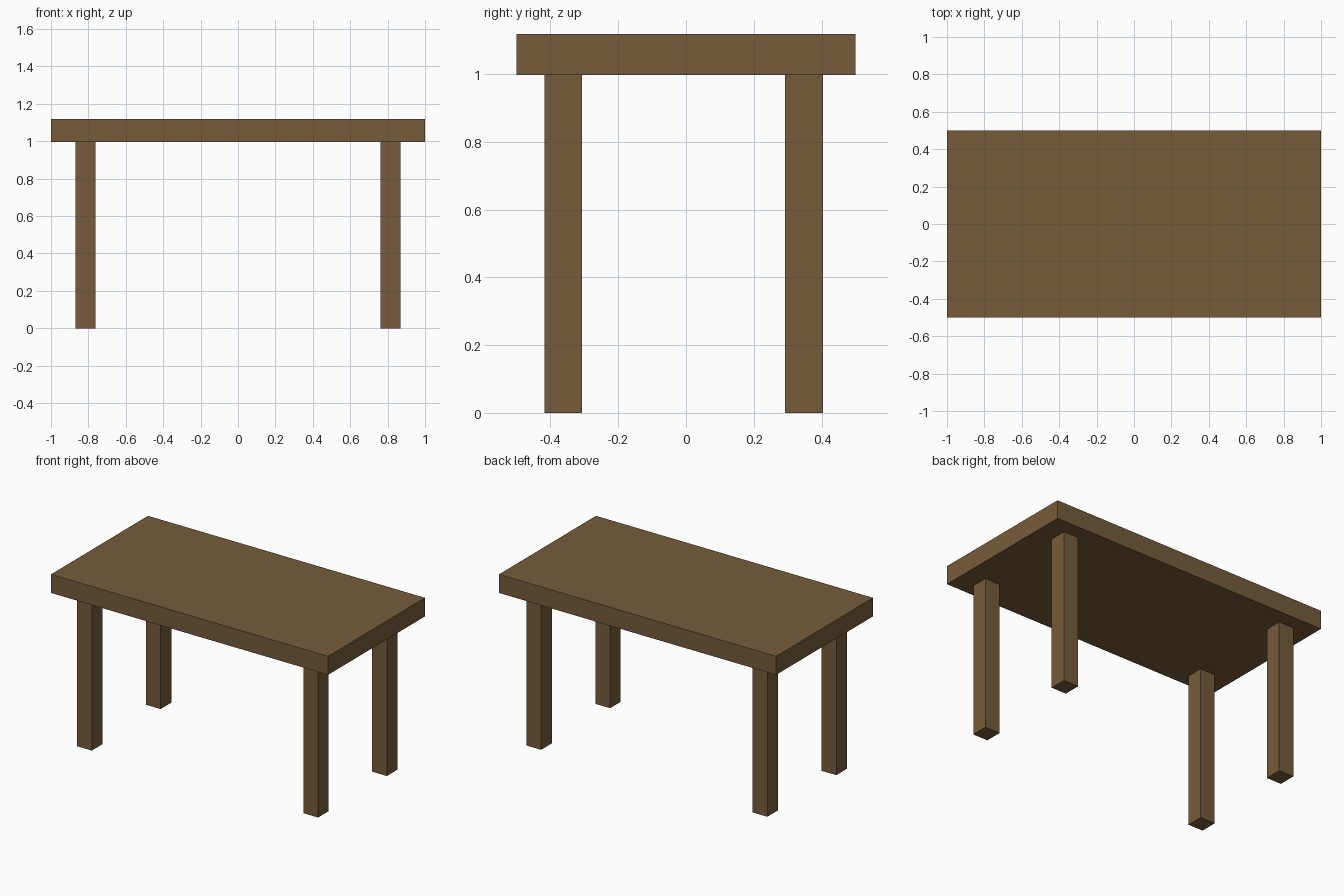
import bpy

if "Cube" in bpy.data.objects:
    bpy.data.objects.remove(bpy.data.objects["Cube"])

wood = bpy.data.materials.new("brown_wood")
wood.diffuse_color = (0.18, 0.107, 0.044, 1)
wood.use_nodes = True
wood.node_tree.nodes["Principled BSDF"].inputs["Base Color"].default_value = wood.diffuse_color


def box(name, x, y, z):
    """Axis-aligned box from (min, max) ranges."""
    centre = [(a + b) / 2 for a, b in (x, y, z)]
    bpy.ops.mesh.primitive_cube_add(size=1, location=centre)
    ob = bpy.context.object
    ob.name = name
    ob.scale = [b - a for a, b in (x, y, z)]
    bpy.ops.object.transform_apply(location=False, rotation=False, scale=True)
    ob.data.materials.append(wood)
    return ob


# Table top slab
box("table_top", (-1, 1), (-0.5, 0.5), (0.997, 1.118))

# Four square legs, set in from the corners
for depth, y in (("front", (-0.417, -0.307)), ("back", (0.292, 0.404))):
    for side, x in (("left", (-0.87, -0.763)), ("right", (0.763, 0.87))):
        box(f"{depth}_{side}_leg", x, y, (0, 0.997))
